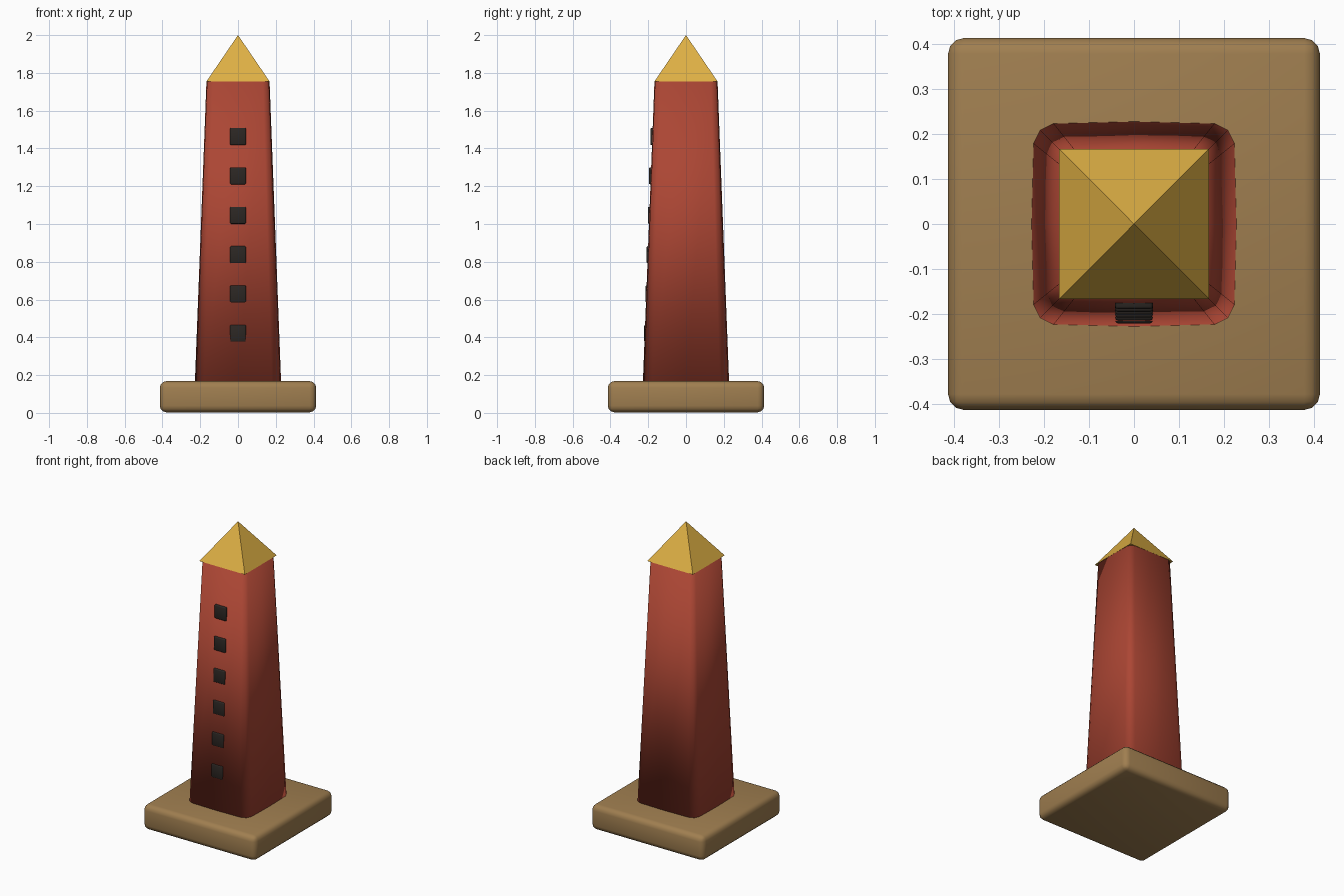
import bpy, bmesh
from math import cos, sin, pi, copysign

if "Cube" in bpy.data.objects:
    bpy.data.objects.remove(bpy.data.objects["Cube"])


def material(name, rgb):
    m = bpy.data.materials.new(name)
    m.diffuse_color = (*rgb, 1)
    m.use_nodes = True
    m.node_tree.nodes["Principled BSDF"].inputs["Base Color"].default_value = m.diffuse_color
    return m


def finish(name, bm, mat, smooth=False):
    bmesh.ops.recalc_face_normals(bm, faces=bm.faces)
    for f in bm.faces:
        f.smooth = smooth
    me = bpy.data.meshes.new(name)
    bm.to_mesh(me)
    bm.free()
    ob = bpy.data.objects.new(name, me)
    ob.data.materials.append(mat)
    bpy.context.collection.objects.link(ob)
    return ob


def rounded_box(name, size, loc, radius, segments, mat):
    bm = bmesh.new()
    bmesh.ops.create_cube(bm, size=1)
    bmesh.ops.scale(bm, vec=size, verts=bm.verts)
    bmesh.ops.bevel(bm, geom=bm.edges[:], offset=radius, segments=segments,
                    profile=0.5, affect='EDGES')
    ob = finish(name, bm, mat, smooth=True)
    ob.location = loc
    return ob


def squircle(bm, half, z, n=16, power=8):
    def p(v):
        return copysign(abs(v) ** (2 / power), v) if abs(v) > 1e-9 else 0.0
    return [bm.verts.new((half * p(cos(2 * pi * i / n)),
                          half * p(sin(2 * pi * i / n)), z)) for i in range(n)]


stone = material("stone", (0.35, 0.21, 0.08))
red = material("red", (0.41, 0.061, 0.034))
gold = material("gold", (0.73, 0.43, 0.058))
dark = material("dark", (0.025, 0.02, 0.017))

Z0, Z1, R0, R1 = 0.168, 1.755, 0.228, 0.167

# Base slab
rounded_box("base_slab", (0.828, 0.828, 0.165), (0, 0, 0.0855), 0.035, 3, stone)

# Tapered shaft with rounded-square section
bm = bmesh.new()
low, high = squircle(bm, R0, Z0), squircle(bm, R1, Z1)
for i in range(len(low)):
    j = (i + 1) % len(low)
    bm.faces.new((low[i], low[j], high[j], high[i]))
bm.faces.new(low)
bm.faces.new(high)
finish("shaft", bm, red, smooth=True)

# Pyramid cap
bm = bmesh.new()
h = 0.167
ring = [bm.verts.new((x, y, Z1)) for x, y in ((-h, -h), (h, -h), (h, h), (-h, h))]
tip = bm.verts.new((0, 0, 2.0))
bm.faces.new(ring)
for i in range(4):
    bm.faces.new((ring[i], ring[(i + 1) % 4], tip))
finish("pyramid_cap", bm, gold)

# Column of windows on the front
for i in range(6):
    z = 0.421 + 0.2084 * i
    face = R0 + (R1 - R0) * (z - Z0) / (Z1 - Z0)
    front = face + 0.003 + 0.0016 * i
    rounded_box(f"window_{i + 1}", (0.084, 0.034, 0.09), (0, -front + 0.017, z),
                0.006, 2, dark)
